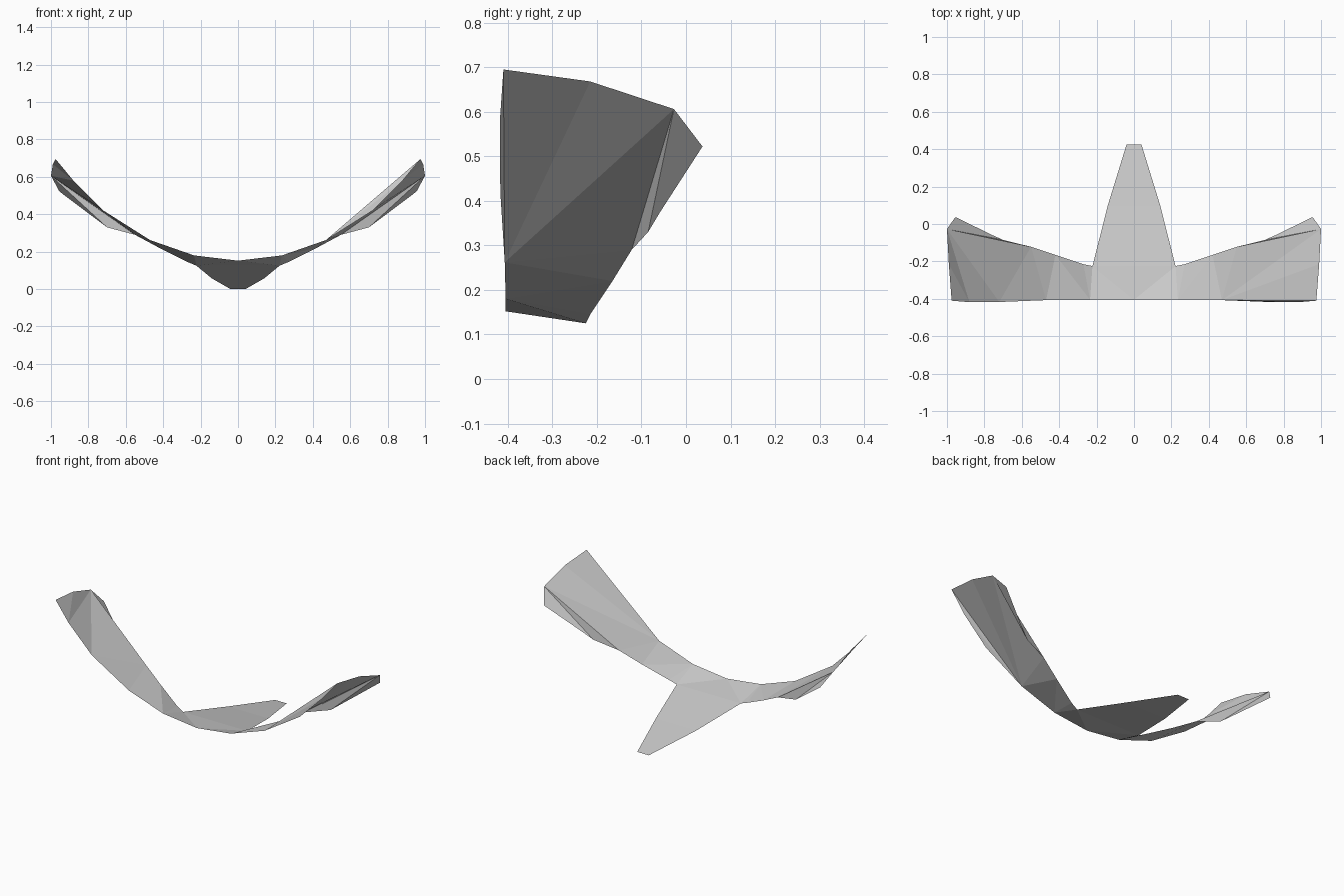
import bpy, bmesh

if "Cube" in bpy.data.objects:
    bpy.data.objects.remove(bpy.data.objects["Cube"])

grey = bpy.data.materials.new("light grey")
grey.diffuse_color = (0.6, 0.6, 0.6, 1)
grey.use_nodes = True
grey.node_tree.nodes["Principled BSDF"].inputs["Base Color"].default_value = grey.diffuse_color


def sheet(name, points, faces, side=1):
    """Thin folded sheet; side=-1 mirrors it across x."""
    bm = bmesh.new()
    verts = [bm.verts.new((side * x, y, z)) for x, y, z in points]
    for f in faces:
        bm.faces.new([verts[i] for i in f])
    bmesh.ops.recalc_face_normals(bm, faces=bm.faces)
    if sum(f.normal.z * f.calc_area() for f in bm.faces) < 0:
        bmesh.ops.reverse_faces(bm, faces=bm.faces)
    me = bpy.data.meshes.new(name)
    bm.to_mesh(me)
    bm.free()
    me.materials.append(grey)
    ob = bpy.data.objects.new(name, me)
    bpy.context.collection.objects.link(ob)
    return ob


# Body and tapering tail
half = [(.235, -.405, .18), (.222, -.225, .125), (.14, .10, .057), (.04, .425, 0)]
body = [(0, -.405, .152)] + half + [(-x, y, z) for x, y, z in half]
sheet("body", body, [(0, 1, 2), (0, 2, 6), (0, 6, 5), (6, 2, 3, 7), (7, 3, 4, 8)])

# Wing outline: front edge, tip, then trailing edge back to the body
wing = [(.235, -.405, .18), (.47, -.407, .262), (.72, -.417, .42),
        (.88, -.418, .58), (.975, -.41, .695), (.99, -.215, .668),
        (1, -.027, .606), (.955, .037, .522), (.76, -.058, .375),
        (.70, -.085, .33), (.55, -.122, .29), (.42, -.165, .22),
        (.27, -.215, .145), (.222, -.225, .125)]
root = [(0, 1, 11), (0, 11, 12), (0, 12, 13), (1, 10, 11)]
flap = [(6, 7, 8), (6, 8, 9), (6, 9, 10)]
panel_left = [(1, 2, 10), (2, 6, 10), (2, 3, 6), (3, 4, 5), (3, 5, 6)]
panel_right = [(1, 4, 5), (1, 5, 6), (1, 6, 10), (1, 2, 3), (1, 3, 4)]
sheet("left_wing", wing, root + flap + panel_left, -1)
sheet("right_wing", wing, root + flap + panel_right)
